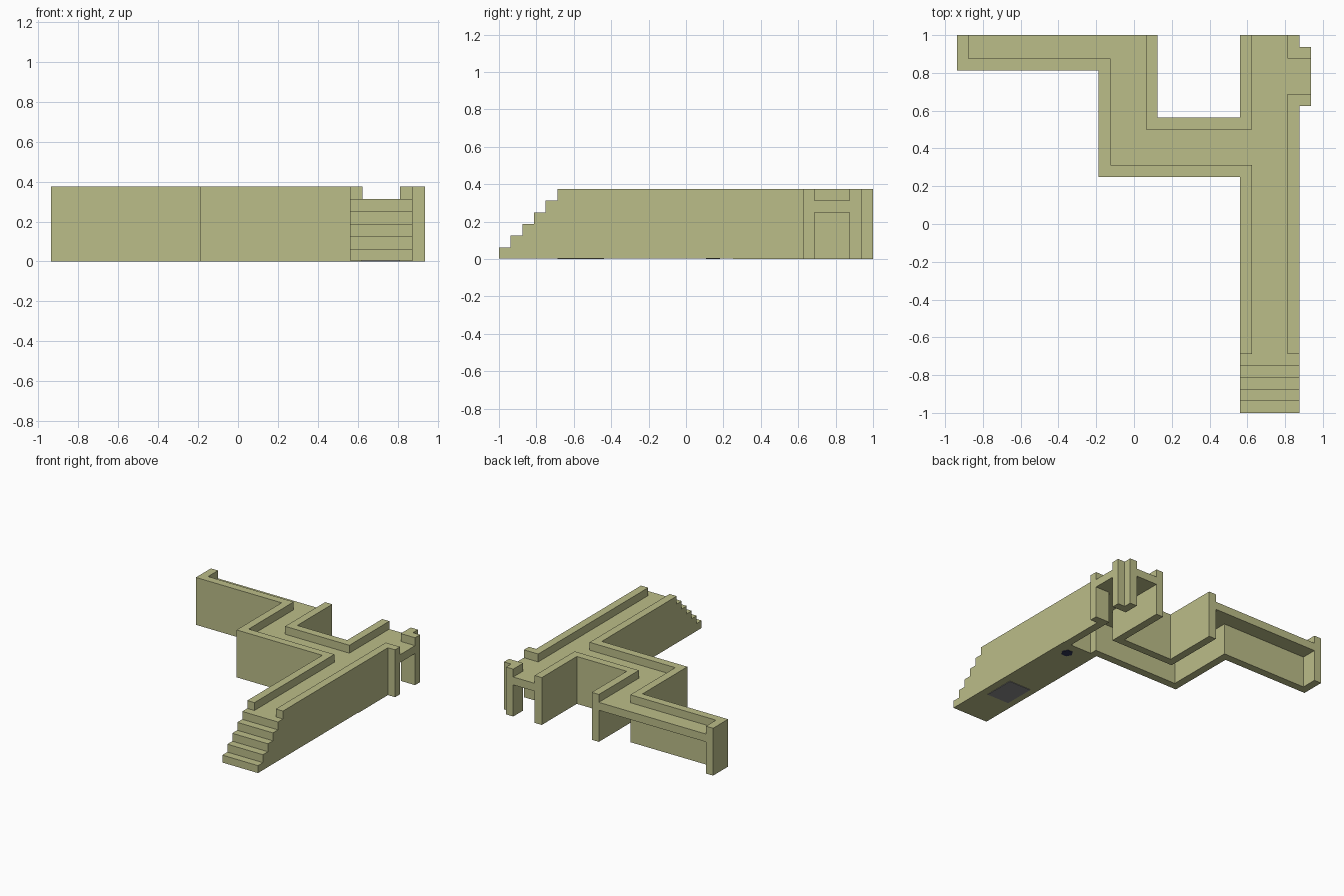
import bpy, bmesh, math
from mathutils import Vector

cube = bpy.data.objects.get("Cube")
if cube:
    bpy.data.objects.remove(cube, do_unlink=True)

U = 1 / 16  # every part sits on this grid step


def material(name, rgb):
    m = bpy.data.materials.new(name)
    m.use_nodes = True
    m.diffuse_color = (*rgb, 1)
    node = next(n for n in m.node_tree.nodes if n.type == 'BSDF_PRINCIPLED')
    node.inputs["Base Color"].default_value = (*rgb, 1)
    return m


STONE = material("pale olive stone", (0.50, 0.51, 0.25))
GREY = material("mid grey", (0.26, 0.26, 0.26))
NAVY = material("dark navy", (0.03, 0.035, 0.09))


def prism(name, outline, start, end, mat=STONE, axis='z'):
    """Extrude a grid outline along z, or a (y, z) profile along x."""
    def place(a, b, depth):
        return Vector((a, b, depth) if axis == 'z' else (depth, a, b)) * U
    bm = bmesh.new()
    face = bm.faces.new([bm.verts.new(place(a, b, start)) for a, b in outline])
    moved = bmesh.ops.extrude_face_region(bm, geom=[face])["geom"]
    bmesh.ops.translate(bm, vec=place(0, 0, end - start),
                        verts=[v for v in moved if isinstance(v, bmesh.types.BMVert)])
    bmesh.ops.recalc_face_normals(bm, faces=bm.faces)
    mesh = bpy.data.meshes.new(name)
    bm.to_mesh(mesh)
    bm.free()
    mesh.materials.append(mat)
    obj = bpy.data.objects.new(name, mesh)
    bpy.context.collection.objects.link(obj)
    return obj


def rect(x0, x1, y0, y1):
    return [(x0, y0), (x1, y0), (x1, y1), (x0, y1)]


FLOOR, TOP, BASE = 5, 6, 0.06

# Solid walkway with a flight of five steps at the front
profile = [(4, BASE), (-16, BASE)]
for i in range(FLOOR):
    profile += [(i - 16, i + 1), (i - 15, i + 1)]
profile[-1] = (4, FLOOR)
prism("stepped_walkway", profile, 9, 14, axis='x')

# Low rails on both sides of the walkway
for name, x in (("right_rail", 9), ("left_rail", 13)):
    prism(name, rect(x, x + 1, -11, 4), FLOOR, TOP)

# Full height walls
prism("outer_wall", [(-15, 16), (-15, 13), (-3, 13), (-3, 4), (10, 4), (10, 5),
                     (-2, 5), (-2, 14), (-14, 14), (-14, 16)], 0, TOP)
prism("courtyard_wall", [(1, 16), (1, 8), (10, 8), (10, 16), (9, 16), (9, 9),
                         (2, 9), (2, 16)], 0, TOP)
prism("side_wall", [(13, 4), (14, 4), (14, 10), (15, 10), (15, 11), (13, 11)], 0, TOP)
prism("corner_post", [(13, 14), (15, 14), (15, 15), (14, 15), (14, 16), (13, 16)], 0, TOP)

# Raised floor slab joining the walls, open underneath
prism("floor_slab", [(-14, 16), (-14, 14), (-2, 14), (-2, 5), (10, 5), (10, 4),
                     (13, 4), (13, 11), (15, 11), (15, 14), (13, 14), (13, 16),
                     (10, 16), (10, 8), (1, 8), (1, 16)], 4, FLOOR)

# Small plates set into the underside
prism("underside_plate", rect(9.9, 13, -11, -7), 0, 0.1, GREY)
ring = [(12.1 + 0.7 * math.cos(math.tau * i / 6), 2.3 + 0.7 * math.sin(math.tau * i / 6))
        for i in range(6)]
prism("underside_stud", ring, 0, 0.1, NAVY)
